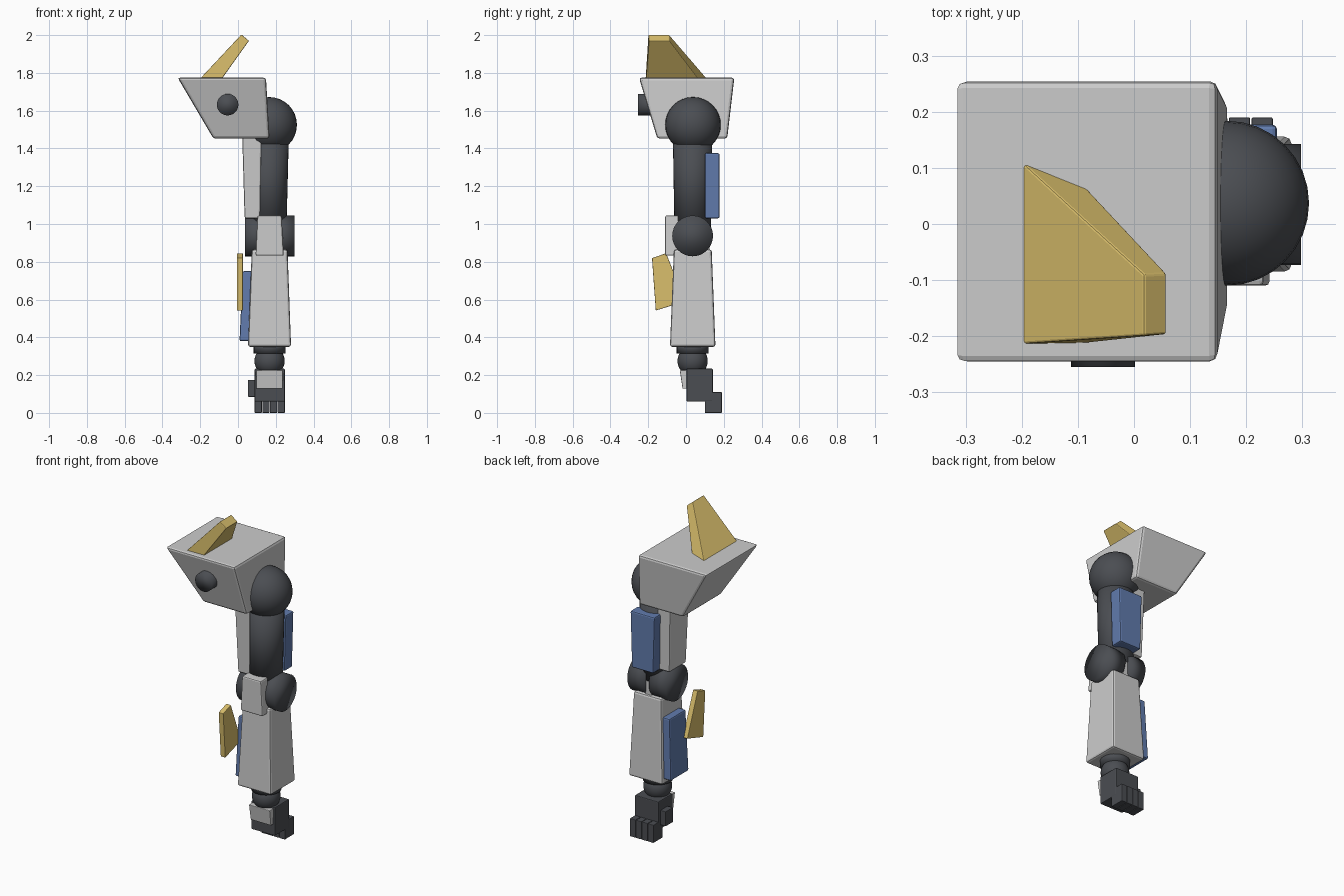
import bpy, math
from mathutils import Vector

if "Cube" in bpy.data.objects:
    bpy.data.objects.remove(bpy.data.objects["Cube"])


def material(name, rgb):
    m = bpy.data.materials.new(name)
    m.diffuse_color = (*rgb, 1)
    m.use_nodes = True
    m.node_tree.nodes["Principled BSDF"].inputs["Base Color"].default_value = m.diffuse_color
    return m


DARK = material("dark_metal", (0.07, 0.075, 0.085))
BLUE = material("blue_panel", (0.12, 0.2, 0.42))
GOLD = material("gold_fin", (0.7, 0.52, 0.15))


def prism(name, ring_a, ring_b, mat=None, bevel=0.0):
    """Solid between two four-point rings."""
    n = len(ring_a)
    faces = [tuple(reversed(range(n))), tuple(range(n, 2 * n))]
    faces += [(i, (i + 1) % n, n + (i + 1) % n, n + i) for i in range(n)]
    me = bpy.data.meshes.new(name)
    me.from_pydata(list(ring_a) + list(ring_b), [], faces)
    ob = bpy.data.objects.new(name, me)
    bpy.context.collection.objects.link(ob)
    bpy.context.view_layer.objects.active = ob
    bpy.ops.object.select_all(action='DESELECT')
    ob.select_set(True)
    bpy.ops.object.mode_set(mode='EDIT')
    bpy.ops.mesh.select_all(action='SELECT')
    bpy.ops.mesh.normals_make_consistent(inside=False)
    bpy.ops.object.mode_set(mode='OBJECT')
    if mat:
        me.materials.append(mat)
    if bevel:
        b = ob.modifiers.new("edge_bevel", 'BEVEL')
        b.width, b.segments = bevel, 2
    return ob


def taper(name, z0, low, z1, high, mat=None, bevel=0.0):
    """Tapered block; low and high are (x0, x1, y0, y1)."""
    def ring(r, z):
        return [(r[0], r[2], z), (r[1], r[2], z), (r[1], r[3], z), (r[0], r[3], z)]
    return prism(name, ring(low, z0), ring(high, z1), mat, bevel)


def box(name, x0, x1, y0, y1, z0, z1, mat=None, bevel=0.0):
    return taper(name, z0, (x0, x1, y0, y1), z1, (x0, x1, y0, y1), mat, bevel)


def ball(name, loc, r):
    bpy.ops.mesh.primitive_uv_sphere_add(segments=32, ring_count=16, radius=r, location=loc)
    finish(name)


def rod(name, a, b, r0, r1):
    a, b = Vector(a), Vector(b)
    bpy.ops.mesh.primitive_cone_add(vertices=32, radius1=r0, radius2=r1,
                                    depth=(b - a).length, location=(a + b) / 2)
    bpy.context.object.rotation_euler = (b - a).to_track_quat('Z', 'Y').to_euler()
    finish(name)


def finish(name):
    ob = bpy.context.object
    ob.name = name
    ob.data.materials.append(DARK)
    bpy.ops.object.shade_smooth()


# Shoulder
ball("shoulder_joint", (0.165, 0.037, 1.525), 0.147)
taper("shoulder_armour", 1.452, (-0.13, 0.167, -0.152, 0.218),
      1.775, (-0.32, 0.148, -0.249, 0.256), None, 0.014)
rod("shoulder_knob", (-0.055, -0.12, 1.632), (-0.055, -0.255, 1.632), 0.057, 0.057)
prism("shoulder_fin",
      [(-0.205, -0.214, 1.765), (-0.088, -0.212, 1.765), (-0.088, 0.068, 1.765), (-0.205, 0.115, 1.765)],
      [(0.018, -0.199, 2.003), (0.058, -0.196, 1.970), (0.058, -0.088, 1.970), (0.018, -0.090, 2.003)],
      GOLD, 0.004)

# Upper arm
rod("upper_arm", (0.16, 0.035, 0.95), (0.165, 0.035, 1.5), 0.096, 0.105)
taper("upper_arm_inner_plate", 1.03, (0.035, 0.117, -0.052, 0.112),
      1.48, (0.022, 0.125, -0.067, 0.122), None, 0.008)
taper("upper_arm_back_panel", 1.03, (0.10, 0.245, 0.10, 0.177),
      1.375, (0.09, 0.255, 0.10, 0.177), BLUE, 0.008)

# Elbow
for side, x0, x1 in (("inner", 0.037, 0.152), ("outer", 0.182, 0.298)):
    rod("elbow_drum_" + side, (x0, 0.035, 0.937), (x1, 0.035, 0.937), 0.108, 0.108)
box("elbow_tongue", 0.148, 0.186, -0.06, 0.125, 0.83, 1.0)
taper("elbow_guard", 0.832, (0.093, 0.242, -0.110, -0.03),
      1.045, (0.103, 0.231, -0.110, -0.04), None, 0.008)

# Forearm
taper("forearm", 0.35, (0.053, 0.281, -0.085, 0.156),
      0.865, (0.073, 0.262, -0.064, 0.136), None, 0.012)
taper("forearm_inner_panel", 0.38, (0.008, 0.08, -0.04, 0.135),
      0.75, (0.025, 0.09, -0.035, 0.125), BLUE, 0.008)
fin = [(-0.18, 0.82), (-0.105, 0.845), (-0.005, 0.59), (-0.16, 0.542)]
prism("forearm_fin", [(-0.006, y, z) for y, z in fin],
      [(0.026, y, z) for y, z in fin], GOLD, 0.003)

# Wrist and hand
rod("wrist_collar", (0.167, 0.035, 0.315), (0.167, 0.035, 0.37), 0.084, 0.084)
ball("wrist_joint", (0.167, 0.035, 0.275), 0.08)
box("palm", 0.088, 0.248, 0.003, 0.142, 0.06, 0.234, DARK, 0.005)
taper("hand_guard", 0.128, (0.098, 0.236, -0.018, 0.01),
      0.226, (0.096, 0.238, -0.033, 0.005), None, 0.004)
box("thumb", 0.053, 0.095, 0.05, 0.12, 0.085, 0.175, DARK, 0.003)
for i in range(4):
    x = 0.088 + i * 0.0405
    box("finger_%d" % (i + 1), x, x + 0.038, 0.10, 0.19, 0.0, 0.11, DARK, 0.003)
